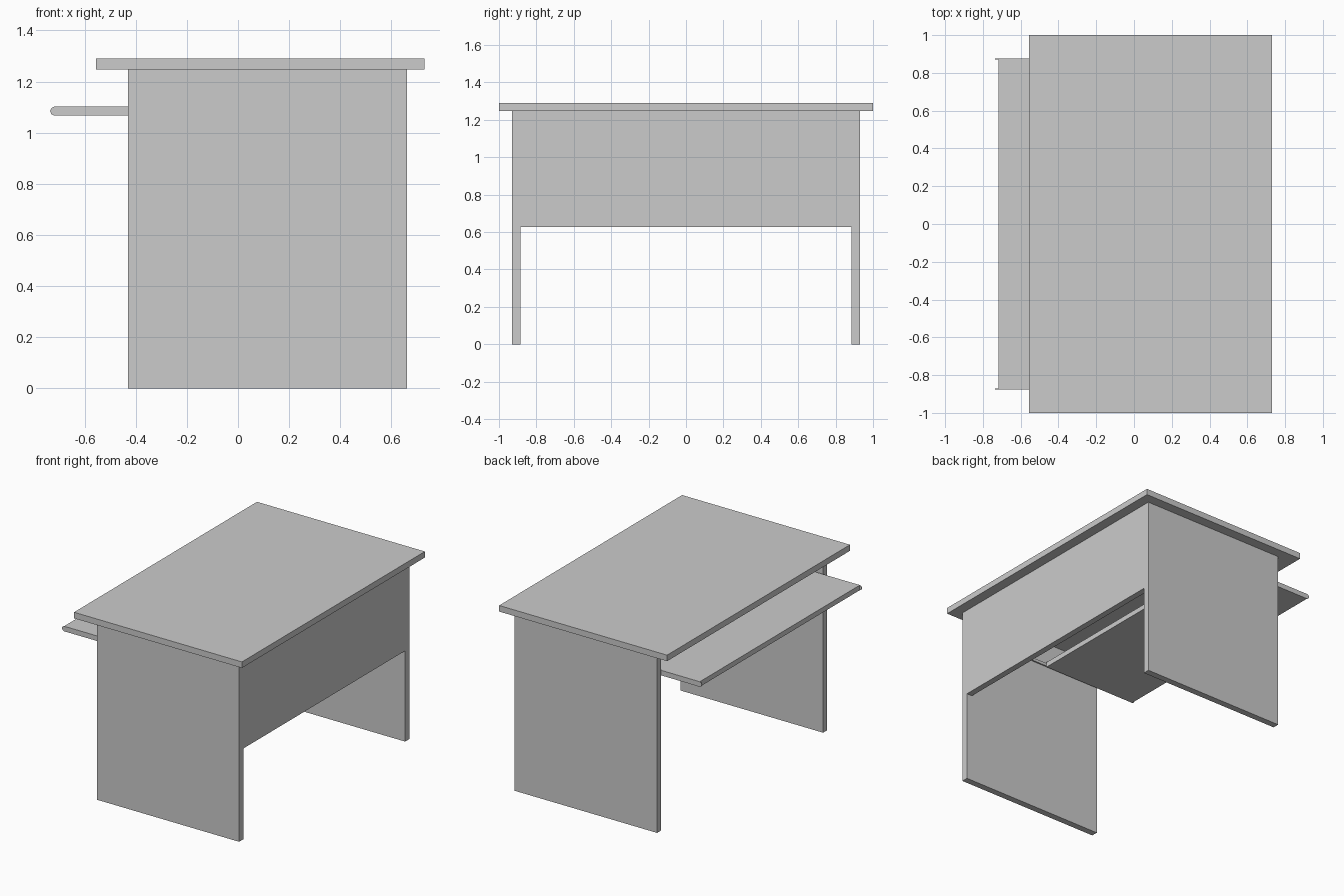
import bpy, bmesh

if "Cube" in bpy.data.objects:
    bpy.data.objects.remove(bpy.data.objects["Cube"])


def prism(name, outline, y0, y1):
    """Extrude an (x, z) outline from y0 to y1."""
    bm = bmesh.new()
    face = bm.faces.new([bm.verts.new((x, y0, z)) for x, z in outline])
    new = bmesh.ops.extrude_face_region(bm, geom=[face])["geom"]
    moved = [v for v in new if isinstance(v, bmesh.types.BMVert)]
    bmesh.ops.translate(bm, vec=(0, y1 - y0, 0), verts=moved)
    bmesh.ops.recalc_face_normals(bm, faces=bm.faces)
    mesh = bpy.data.meshes.new(name)
    bm.to_mesh(mesh)
    bm.free()
    obj = bpy.data.objects.new(name, mesh)
    bpy.context.collection.objects.link(obj)
    return obj


def board(name, x0, x1, y0, y1, z0, z1):
    return prism(name, [(x0, z0), (x1, z0), (x1, z1), (x0, z1)], y0, y1)


# Table top
board("desk_top", -0.555, 0.73, -1.0, 1.0, 1.248, 1.29)

# Modesty panel, flush with the rear edges of the side panels
board("modesty_panel", 0.618, 0.66, -0.885, 0.885, 0.628, 1.248)

# Pull-out tray
board("keyboard_tray", -0.718, 0.0, -0.875, 0.875, 1.067, 1.102)

# Rounded nose of the tray's end plates
nose = [(-0.70, 1.067), (-0.70, 1.102), (-0.718, 1.102), (-0.73, 1.096),
        (-0.735, 1.085), (-0.73, 1.073), (-0.718, 1.067)]

# Parts repeated on both sides
for side, s in (("front", -1), ("back", 1)):
    board(side + "_side_panel", -0.43, 0.66, *sorted((s * 0.885, s * 0.93)), 0.0, 1.248)
    board(side + "_tray_rail", -0.42, 0.618, *sorted((s * 0.8755, s * 0.885)), 1.075, 1.095)
    prism(side + "_tray_end_plate", nose, *sorted((s * 0.872, s * 0.876)))
